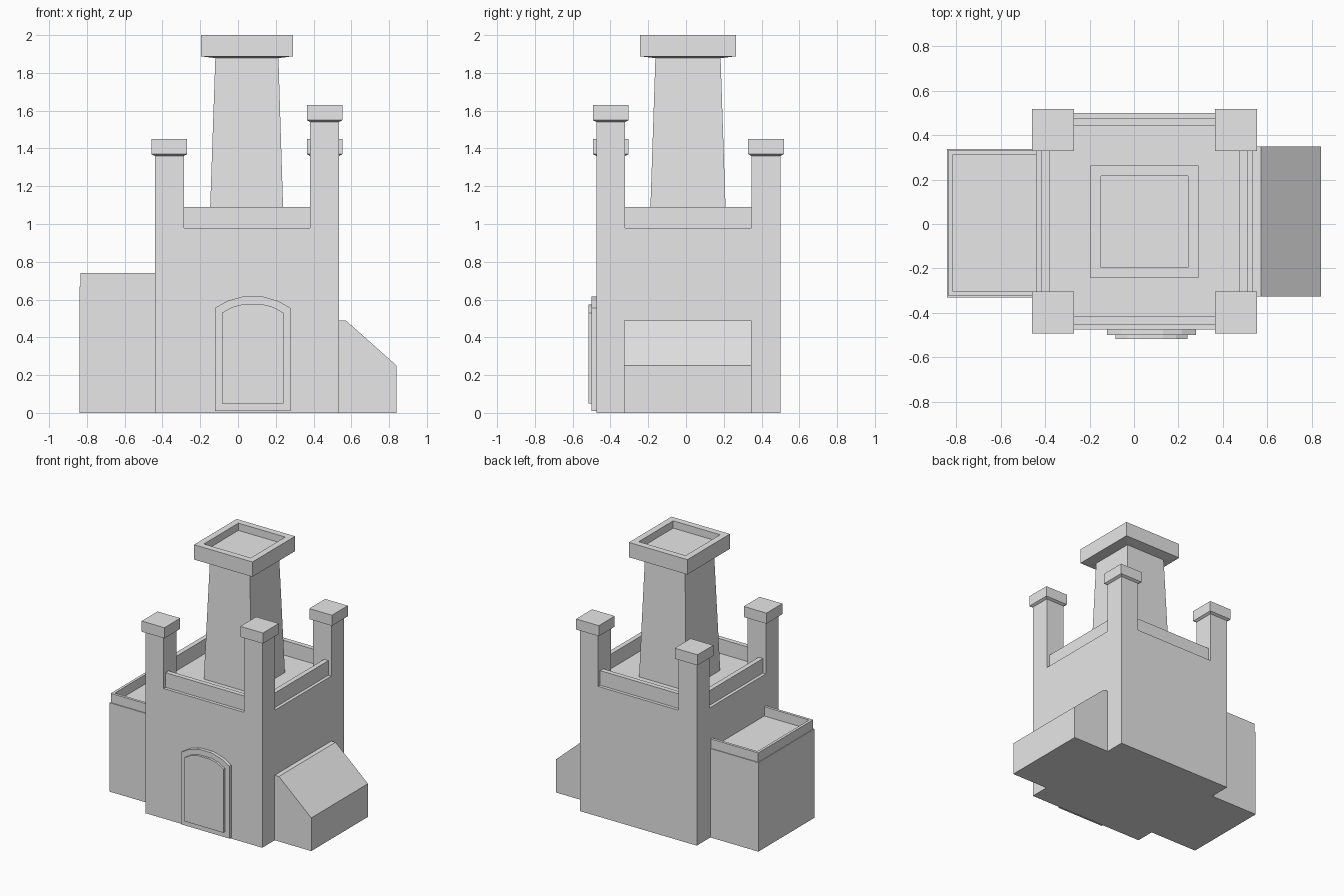
import bpy
import bmesh

default = bpy.data.objects.get("Cube")
if default:
    bpy.data.objects.remove(default, do_unlink=True)

# Single plain stone colour
STONE = (0.8, 0.8, 0.8, 1)
stone = bpy.data.materials.new("pale grey stone")
stone.use_nodes = True
stone.diffuse_color = STONE
stone.node_tree.nodes["Principled BSDF"].inputs["Base Color"].default_value = STONE


def finish(name, bm):
    bmesh.ops.recalc_face_normals(bm, faces=bm.faces)
    mesh = bpy.data.meshes.new(name)
    bm.to_mesh(mesh)
    bm.free()
    mesh.materials.append(stone)
    obj = bpy.data.objects.new(name, mesh)
    bpy.context.collection.objects.link(obj)
    return obj


def stack(name, rings):
    """Loft rectangles (x0, x1, y0, y1, z) from the bottom up and cap both ends."""
    bm = bmesh.new()
    loops = []
    for x0, x1, y0, y1, z in rings:
        corners = ((x0, y0), (x1, y0), (x1, y1), (x0, y1))
        loops.append([bm.verts.new((x, y, z)) for x, y in corners])
    for low, high in zip(loops, loops[1:]):
        for i in range(4):
            j = (i + 1) % 4
            bm.faces.new((low[i], low[j], high[j], high[i]))
    bm.faces.new(loops[0][::-1])
    bm.faces.new(loops[-1])
    return finish(name, bm)


def box(name, x0, x1, y0, y1, z0, z1):
    return stack(name, [(x0, x1, y0, y1, z0), (x0, x1, y0, y1, z1)])


def extrude(name, points, axis, start, end):
    """Extrude an outline in the XZ plane along y."""
    bm = bmesh.new()
    face = bm.faces.new([bm.verts.new((x, start, z)) for x, z in points])
    new = bmesh.ops.extrude_face_region(bm, geom=[face])["geom"]
    verts = [v for v in new if isinstance(v, bmesh.types.BMVert)]
    bmesh.ops.translate(bm, verts=verts, vec=(0, end - start, 0))
    return finish(name, bm)


def grow(rect, d):
    x0, x1, y0, y1 = rect
    return (x0 - d, x1 + d, y0 - d, y1 + d)


# Main keep and its footprint
L, R, F, B = -0.44, 0.535, -0.475, 0.5
POST = 0.153
ROOF = 0.98
box("keep", L, R, F, B, 0, ROOF)

# Corner posts with overhanging caps; the front left one is taller
for side, x0 in (("right", L), ("left", R - POST)):
    for end, y0 in (("front", F), ("back", B - POST)):
        top = 1.63 if (side, end) == ("left", "front") else 1.45
        rect = (x0, x0 + POST, y0, y0 + POST)
        cap = grow(rect, 0.018)
        box(f"{end}_{side}_post", *rect, ROOF, top - 0.09)
        stack(f"{end}_{side}_post_cap",
              [(*rect, top - 0.09), (*cap, top - 0.08), (*cap, top)])

# Parapets set back slightly between the posts
INSET, THICK, RAIL = 0.024, 0.036, 1.09
for name, y in (("front", F + INSET), ("back", B - INSET - THICK)):
    box(f"{name}_parapet", L + POST, R - POST, y, y + THICK, ROOF, RAIL)
for name, x in (("right", L + INSET), ("left", R - INSET - THICK)):
    box(f"{name}_parapet", x, x + THICK, F + POST, B - POST, ROOF, RAIL)

# Tapered central tower with a hollowed cap
tower_foot = (-0.151, 0.242, -0.192, 0.213)
tower_head = (-0.12, 0.214, -0.162, 0.183)
cap = (-0.196, 0.291, -0.243, 0.264)
hollow = grow(cap, -0.048)
stack("tower", [(*tower_foot, ROOF), (*tower_head, 1.878)])
stack("tower_cap", [(*tower_head, 1.878), (*cap, 1.888), (*cap, 2),
                    (*hollow, 2), (*hollow, 1.945)])

# Flat-roofed annex with a low rim on three sides
ax0, ay0, ay1 = -0.84, -0.33, 0.338
box("flat_annex", ax0, L, ay0, ay1, 0, 0.67)
s, t = 0.006, 0.02
rx, ry0, ry1 = ax0 + s, ay0 + s, ay1 - s
box("annex_side_rim", rx, rx + t, ry0, ry1, 0.67, 0.74)
box("annex_front_rim", rx + t, L, ry0, ry0 + t, 0.67, 0.74)
box("annex_back_rim", rx + t, L, ry1 - t, ry1, 0.67, 0.74)

# Lean-to annex with a sloping roof
extrude("sloped_annex",
        [(R, 0), (0.84, 0), (0.84, 0.25), (0.57, 0.49), (R, 0.49)],
        "y", -0.327, 0.348)


# Arched door surround and raised door panel
def arch(half, foot, spring, shoulder, crown):
    right = [(half, foot), (half, spring), (half * 0.68, shoulder), (0.052, crown)]
    outline = right + [(-x, z) for x, z in reversed(right)]
    return [(x + 0.078, z) for x, z in outline]


extrude("door_surround", arch(0.2, 0.01, 0.555, 0.592, 0.616), "y", F, -0.5)
extrude("door_panel", arch(0.162, 0.05, 0.53, 0.56, 0.575), "y", -0.5, -0.517)
